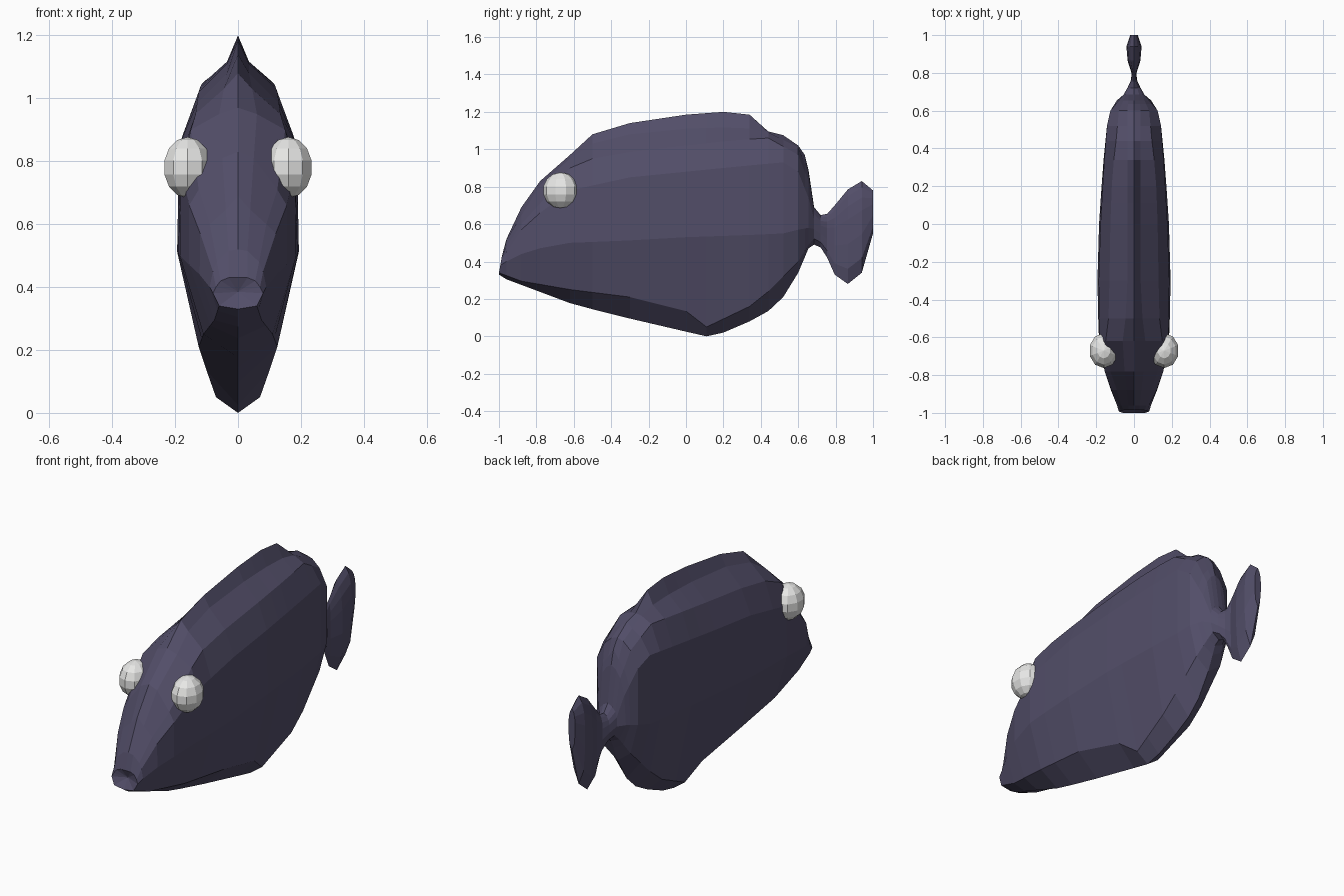
import bpy
import bmesh
from mathutils import Matrix

if "Cube" in bpy.data.objects:
    bpy.data.objects.remove(bpy.data.objects["Cube"], do_unlink=True)


def make_material(name, colour):
    material = bpy.data.materials.new(name)
    material.use_nodes = True
    material.diffuse_color = (*colour, 1)
    material.node_tree.nodes["Principled BSDF"].inputs["Base Color"].default_value = (*colour, 1)
    return material


def make_object(name, bm, material):
    bmesh.ops.recalc_face_normals(bm, faces=bm.faces[:])
    mesh = bpy.data.meshes.new(name)
    bm.to_mesh(mesh)
    bm.free()
    mesh.materials.append(material)
    obj = bpy.data.objects.new(name, mesh)
    bpy.context.collection.objects.link(obj)
    return obj


def sample(rail, y):
    """Half-width and height of a rail of (y, half-width, height) points at y."""
    if y <= rail[0][0]:
        return rail[0][1:]
    for (ya, xa, za), (yb, xb, zb) in zip(rail, rail[1:]):
        if y <= yb:
            t = (y - ya) / (yb - ya)
            return xa + (xb - xa) * t, za + (zb - za) * t
    return rail[-1][1:]


def full_ring(bm, y, half, slant=0.0):
    """Mirror a half section, listed from ridge to keel, into a closed ring."""
    points = half + [(-x, z) for x, z in half[-2:0:-1]]
    return [bm.verts.new((x, y + slant * max(0, z - .34), z)) for x, z in points]


def bridge(bm, first, second):
    count = len(first)
    for i in range(count):
        j = (i + 1) % count
        bm.faces.new((first[i], first[j], second[j], second[i]))


def fan(bm, ring, centre):
    tip = bm.verts.new(centre)
    for i in range(len(ring)):
        bm.faces.new((ring[i], ring[(i + 1) % len(ring)], tip))


skin = make_material("dark_violet_skin", (.085, .076, .14))
eye_white = make_material("eye_white", (.8, .8, .79))

# Lengthwise rails of the body: centre line above and below
ridge_line = [(-1, .43), (-.96, .52), (-.88, .69), (-.78, .83), (-.62, .97),
              (-.5, 1.08), (-.3, 1.14), (0, 1.185), (.2, 1.2), (.34, 1.185),
              (.44, 1.095), (.52, 1.075), (.6, 1.02), (.635, .97), (.655, .89)]
keel_line = [(-1, .33), (-.96, .305), (-.8, .245), (-.6, .17), (-.3, .095),
             (0, .025), (.11, 0), (.2, .02), (.34, .08), (.44, .135),
             (.52, .21), (.6, .34), (.655, .47)]
ridge = [(y, 0, z) for y, z in ridge_line]
keel = [(y, 0, z) for y, z in keel_line]

# Foot of the back fin, then shoulder, upper flank, widest line and keel edge
fin_foot = [(-1, .03, .43), (-.96, .03, .515), (-.78, .05, .81), (-.62, .06, .95),
            (-.5, .045, 1.03), (-.3, .035, 1.08), (0, .035, 1.11), (.3, .035, 1.12),
            (.44, .035, 1.09), (.6, .035, 1.01), (.655, .03, .87)]
shoulder = [(-1, .055, .42), (-.96, .067, .48), (-.88, .09, .6), (-.78, .125, .71),
            (-.62, .15, .9), (-.5, .135, .95), (-.3, .13, .985), (0, .125, 1.02),
            (.27, .115, 1.05), (.44, .095, 1.06), (.6, .08, .97), (.655, .055, .83)]
flank = [(-1, .07, .4), (-.96, .08, .45), (-.88, .12, .57), (-.78, .155, .66),
         (-.62, .182, .78), (-.3, .187, .85), (0, .177, .88), (.3, .16, .91),
         (.52, .143, .93), (.6, .125, .88), (.655, .08, .74)]
widest = [(-1, .08, .38), (-.96, .09, .4), (-.88, .122, .44), (-.75, .165, .48),
          (-.62, .185, .5), (-.35, .195, .51), (0, .185, .53), (.3, .165, .54),
          (.52, .143, .55), (.6, .125, .57), (.655, .09, .58)]
keel_edge = [(-1, .06, .34), (-.88, .075, .295), (-.62, .11, .25), (-.3, .125, .21),
             (0, .1, .135), (.11, .07, .05), (.34, .09, .16), (.44, .09, .24),
             (.6, .08, .4), (.655, .05, .49)]
rails = (ridge, fin_foot, shoulder, flank, widest, keel_edge, keel)

stations = sorted({y for y, z in ridge_line} | {.11})

# Tail stem and tail fin: y, bottom, top, half-width
tail = [(.685, .49, .69, .055), (.72, .475, .648, .035), (.755, .42, .655, .018),
        (.795, .33, .7, .012), (.865, .28, .785, .034), (.94, .34, .83, .04),
        (1, .55, .78, .02)]
tail_section = [(0, 1), (.5, .93), (.85, .82), (1, .68), (1, .42), (.75, .16), (0, 0)]

# Body and tail in one loft
body = bmesh.new()
rings = []
for y in stations:
    slant = .18 if y == stations[0] else 0
    rings.append(full_ring(body, y, [sample(rail, y) for rail in rails], slant))
for y, low, high, width in tail:
    half = [(x * width, low + (high - low) * z) for x, z in tail_section]
    rings.append(full_ring(body, y, half))
for first, second in zip(rings, rings[1:]):
    bridge(body, first, second)

# Dented mouth at the front, flat closing face on the tail
fan(body, rings[0], (0, -.965, .385))
body.faces.new(rings[-1])
make_object("fish_body", body, skin)

# Bulging eyes
for side, label in ((1, "left"), (-1, "right")):
    ball = bmesh.new()
    placing = Matrix.Translation((side * .16, -.67, .78)) @ Matrix.Diagonal((.08, .095, .097, 1))
    bmesh.ops.create_uvsphere(ball, u_segments=10, v_segments=7, radius=1, matrix=placing)
    make_object(label + "_eye", ball, eye_white)
